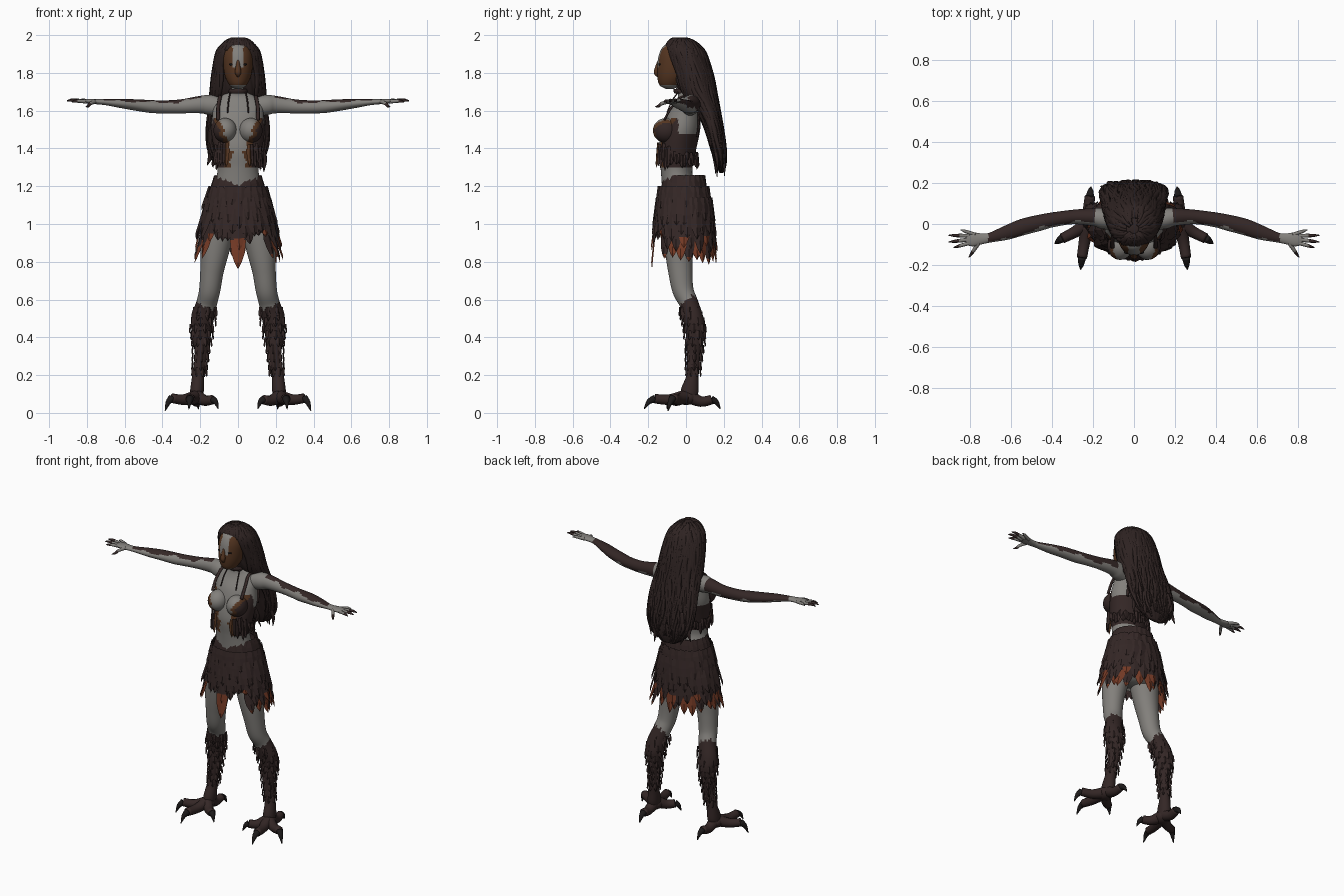
import bpy, bmesh, math, random
from mathutils import Vector

if "Cube" in bpy.data.objects:
    bpy.data.objects.remove(bpy.data.objects["Cube"])

random.seed(4)
X, Y, Z = Vector((1, 0, 0)), Vector((0, 1, 0)), Vector((0, 0, 1))


def material(name, rgb):
    m = bpy.data.materials.new(name)
    m.diffuse_color = (*rgb, 1)
    m.use_nodes = True
    m.node_tree.nodes["Principled BSDF"].inputs["Base Color"].default_value = m.diffuse_color
    return m


SKIN = material("grey_skin", (.225, .215, .2))
DARK = material("dark_plumage", (.034, .02, .019))
HAIR = material("dark_hair", (.028, .017, .016))
BROWN = material("brown_paint", (.09, .036, .015))
RUST = material("rust_feather", (.18, .043, .019))
CLAW = material("black_claw", (.012, .01, .01))


def make(name, bm, mats, rule=None, mirror=False, smooth=True):
    bmesh.ops.recalc_face_normals(bm, faces=bm.faces)
    bm.normal_update()
    for f in bm.faces:
        f.smooth = smooth
        if rule:
            f.material_index = rule(f.calc_center_median(), f.normal)
    me = bpy.data.meshes.new(name)
    bm.to_mesh(me)
    bm.free()
    for m in mats:
        me.materials.append(m)
    ob = bpy.data.objects.new(name, me)
    bpy.context.collection.objects.link(ob)
    if mirror:
        ob.modifiers.new("mirror", 'MIRROR').use_mirror_merge = False
    return ob


def spline(st, k):
    """Catmull-Rom through tuples of any length."""
    out = []
    for i in range(len(st) - 1):
        a, b, c, d = st[max(i - 1, 0)], st[i], st[i + 1], st[min(i + 2, len(st) - 1)]
        for j in range(k):
            t = j / k
            out.append(tuple(.5 * (2 * q + (r - p) * t + (2 * p - 5 * q + 4 * r - s) * t * t
                                   + (3 * q - p - 3 * r + s) * t ** 3)
                             for p, q, r, s in zip(a, b, c, d)))
    return out + [tuple(st[-1])]


def tube(bm, st, ref, n=10, k=4, level=False, ripple=None):
    """Skin elliptical rings (x, y, z, ra, rb) along a smooth path."""
    st = spline(st, k)
    rings = []
    for i, s in enumerate(st):
        t = Vector(st[min(i + 1, len(st) - 1)][:3]) - Vector(st[max(i - 1, 0)][:3])
        t = Z if level else t.normalized()
        u = (ref - t * ref.dot(t)).normalized()
        v = t.cross(u)
        ring = []
        for j in range(n):
            a = 2 * math.pi * j / n
            g = ripple(a, s[2]) if ripple else 1
            ring.append(bm.verts.new(Vector(s[:3]) + g * (u * max(s[3], .001) * math.cos(a)
                                                          + v * max(s[4], .001) * math.sin(a))))
        rings.append(ring)
    for p, q in zip(rings, rings[1:]):
        for j in range(n):
            bm.faces.new((p[j], p[(j + 1) % n], q[(j + 1) % n], q[j]))
    bm.faces.new(rings[0])
    bm.faces.new(rings[-1])


def ball(bm, c, r, u=32, v=24):
    vs = bmesh.ops.create_uvsphere(bm, u_segments=u, v_segments=v, radius=1)["verts"]
    for p in vs:
        p.co = Vector(c) + Vector([p.co[i] * r[i] for i in range(3)])


def feather(bm, p, d, out, L, W, tip=2):
    """Pointed leaf with a raised spine; faces past `tip` take slot 1."""
    d = d.normalized()
    side = d.cross(out).normalized()
    rows = []
    for t, w in ((0, .55), (.3, 1), (.6, .85), (.84, .45)):
        c = p + d * L * t
        rows.append((t, [bm.verts.new(c + side * w * W * e + out * (.008 if e == 0 else 0))
                         for e in (-.5, 0, .5)]))
    end = bm.verts.new(p + d * L)
    for (t, a), (_, b) in zip(rows, rows[1:]):
        for j in (0, 1):
            bm.faces.new((a[j], a[j + 1], b[j + 1], b[j])).material_index = int(t >= tip)
    t, a = rows[-1]
    for j in (0, 1):
        bm.faces.new((a[j], a[j + 1], end)).material_index = int(t >= tip)


# torso with painted bodice
def bodice(c, n):
    wob = .006 * math.sin(c.z * 95) + .004 * math.sin(c.z * 170 + 2)
    x = abs(c.x)
    if c.y > -.04:
        return 1 if 1.31 + wob < c.z < 1.475 + wob else 0
    if not 1.30 + wob * 2 < c.z < 1.575 - .6 * abs(x - .1) + wob:
        return 0
    gap = .033 + max(0, c.z - 1.38) * .36 + max(0, 1.34 - c.z) * .5 + wob
    return 0 if x < gap else 2 if x < gap + .026 else 1


bm = bmesh.new()
tube(bm, [(0, -.03, .93, .11, .08), (0, -.01, 1.05, .15, .11), (0, -.02, 1.15, .14, .105),
          (0, -.045, 1.24, .115, .085), (0, -.05, 1.3, .11, .085), (0, -.045, 1.4, .128, .1),
          (0, -.025, 1.5, .142, .1), (0, -.01, 1.58, .135, .088), (0, .008, 1.64, .13, .066),
          (0, .008, 1.68, .085, .05), (0, -.01, 1.71, .044, .042), (0, -.03, 1.79, .04, .04)],
     X, n=72, k=8, level=True)
make("torso", bm, [SKIN, DARK, BROWN], bodice)
bm = bmesh.new()
ball(bm, (.068, -.105, 1.495), (.062, .07, .066))
make("breasts", bm, [SKIN, DARK, BROWN], bodice, mirror=True)

# ragged bodice hem
bm = bmesh.new()
for i in range(46):
    a = -math.pi + (i + .5) * 2 * math.pi / 46
    if abs(a) < .36:
        continue
    o = Vector((math.sin(a), -math.cos(a), 0))
    front = abs(a) < 1.2
    z = 1.42 if front else 1.37
    base = Vector((.127 * o.x, -.05 + .108 * o.y, z + random.uniform(-.015, .015)))
    feather(bm, base, Vector((.08 * o.x, .08 * o.y, -1)), o,
            (.12 if front else .06) + random.uniform(-.015, .02), .034, 0 if abs(a) < .6 else 2)
make("bodice_hem", bm, [DARK, BROWN], smooth=False)

# straps, choker and cords
bm = bmesh.new()
tube(bm, [(.105, -.115, 1.55, .011, .006), (.105, -.075, 1.62, .01, .006), (.095, -.02, 1.675, .01, .006),
          (.1, .05, 1.655, .01, .006), (.1, .068, 1.56, .01, .006), (.1, .06, 1.46, .01, .006)], X, n=8)
tube(bm, [(.04, -.04, 1.7, .004, .004), (.05, -.075, 1.65, .004, .004),
          (.055, -.1, 1.59, .004, .004)], X, n=6)
make("straps", bm, [DARK], mirror=True)
bm = bmesh.new()
tube(bm, [(0, -.012, 1.69, .05, .048), (0, -.016, 1.703, .052, .05), (0, -.02, 1.716, .046, .045)],
     X, n=24, level=True)
make("choker", bm, [DARK])


# head with painted mask
def mask(c, n):
    if c.z < 1.735 or c.y > -.05:
        return 0
    return 0 if abs(c.x) < .03 + .004 * math.sin(c.z * 120) and c.z > 1.825 else 1


bm = bmesh.new()
tube(bm, [(0, -.085, 1.715, .018, .02), (0, -.085, 1.735, .045, .055), (0, -.072, 1.78, .068, .08),
          (0, -.062, 1.84, .078, .09), (0, -.058, 1.9, .076, .084), (0, -.055, 1.945, .055, .06),
          (0, -.05, 1.965, .01, .01)], X, n=48, k=6, level=True)
make("head", bm, [SKIN, BROWN], mask)
bm = bmesh.new()
tube(bm, [(0, -.142, 1.865, .008, .008), (0, -.152, 1.83, .013, .012), (0, -.158, 1.8, .016, .013),
          (0, -.145, 1.78, .006, .006)], X, n=10)
make("nose", bm, [BROWN])
bm = bmesh.new()
ball(bm, (.034, -.138, 1.845), (.015, .008, .006), 12, 8)
make("eyes", bm, [CLAW], mirror=True)

# hair mass
hair = [(0, -.025, 1.986, .012, .012), (0, -.022, 1.976, .05, .05), (0, -.015, 1.945, .083, .083),
        (0, 0, 1.9, .11, .1), (0, .03, 1.8, .127, .103), (0, .06, 1.7, .136, .094),
        (0, .112, 1.6, .145, .062), (0, .145, 1.5, .152, .048), (0, .168, 1.4, .145, .04),
        (0, .182, 1.32, .11, .028), (0, .188, 1.27, .05, .01)]
bm = bmesh.new()
tube(bm, hair, X, n=96, k=5, level=True,
     ripple=lambda a, z: 1 + .03 * math.sin(20 * a + 3 * math.sin(z * 14)))
make("hair", bm, [HAIR])

# wavy locks following the hair mass
path = spline(hair, 3)
bm = bmesh.new()
for i in range(92):
    a = -math.pi + (i + random.random()) * 2 * math.pi / 92
    first = random.randint(1, 5)
    last = len(path) - random.randint(1, 7)
    if abs(a) < .75:
        first, last = 1, 9
    ph, sway = random.uniform(0, 6), random.uniform(0, .12)
    st = []
    for j in range(first, last):
        q = (j - first) / (last - first)
        b = a + .07 * math.sin(j * .75 + ph)
        g = 1.02 + sway * q * q
        c = path[j]
        r = .017 * min(1, .4 + 3 * q) * (1 - .85 * q ** 3)
        st.append((c[3] * g * math.sin(b), c[1] - c[4] * g * math.cos(b), c[2], r, r * .65))
    tube(bm, st, Vector((math.cos(a), math.sin(a), 0)), n=6, k=2)
make("hair_locks", bm, [HAIR])

# loose ends at the bottom of the hair
bm = bmesh.new()
for i in range(26):
    x = random.uniform(-.15, .15)
    y = random.uniform(.14, .19)
    z = 1.42 + random.uniform(-.05, .08)
    L = random.uniform(.1, .17) * (1.1 - 2 * abs(x))
    tube(bm, [(x, y, z, .014, .01), (x + random.uniform(-.02, .02), y + .012, z - L * .5, .013, .009),
              (x + random.uniform(-.02, .02), y + .015, z - L, .002, .002)], X, n=6)
make("hair_ends", bm, [HAIR])


# arms with plumage on the upper and rear side
def sleeve(c, n):
    wob = .3 * math.sin(c.x * 31) + .15 * math.sin(c.x * 73)
    return int(.19 < c.x < .71 and n.z + .7 * n.y > .2 + wob)


bm = bmesh.new()
tube(bm, [(.09, .015, 1.62, .045, .05), (.15, .026, 1.63, .05, .053), (.2, .034, 1.632, .043, .046),
          (.3, .034, 1.623, .035, .037), (.4, .02, 1.62, .036, .034), (.46, .006, 1.622, .039, .034),
          (.54, -.014, 1.63, .04, .03), (.62, -.042, 1.638, .035, .024), (.7, -.066, 1.645, .024, .016),
          (.74, -.072, 1.647, .026, .014), (.785, -.075, 1.65, .034, .012), (.82, -.075, 1.65, .026, .009)],
     Y, n=28, k=7)
make("arms", bm, [SKIN, DARK], sleeve, mirror=True)

# fingers with dark tips
bm = bmesh.new()
for x, y, z, x0, y0 in ((.845, -.028, 1.655, .775, -.052), (.905, -.055, 1.657, .8, -.058),
                        (.905, -.088, 1.655, .805, -.076), (.88, -.115, 1.65, .8, -.092),
                        (.805, -.163, 1.625, .755, -.09)):
    tube(bm, [(x0, y0, 1.648, .011, .01), ((x0 + x) / 2, (y0 + y) / 2, (1.652 + z) / 2, .0095, .009),
              (x0 + .75 * (x - x0), y0 + .75 * (y - y0), z, .008, .007), (x, y, z - .004, .002, .002)],
         Z, n=8)
make("fingers", bm, [SKIN, DARK], lambda c, n: int(c.x > .85 or c.y < -.135), mirror=True)

# legs with plumed shins
bm = bmesh.new()
tube(bm, [(.085, -.03, 1.05, .08, .09), (.108, -.035, .95, .085, .085), (.124, -.036, .85, .075, .074),
          (.138, -.03, .75, .062, .064), (.15, -.016, .65, .056, .056), (.166, .015, .58, .055, .05),
          (.188, .038, .5, .06, .054), (.193, .05, .43, .053, .052), (.195, .04, .3, .033, .036),
          (.21, .035, .2, .032, .032), (.217, .02, .12, .036, .046), (.22, .01, .065, .034, .042)],
     X, n=32, k=8)
make("legs", bm, [SKIN, DARK],
     lambda c, n: int(c.z < .585 + .03 * n.y + .025 * n.x + .008 * math.sin(c.x * 260)), mirror=True)

# scale tufts down the shins
bm = bmesh.new()
for z, x, y, rx, ry in spline([(.56, .172, .02, .058, .05), (.47, .19, .045, .058, .054),
                               (.36, .194, .045, .041, .043), (.24, .205, .037, .033, .033)], 3):
    for i in range(7):
        a = i * 2 * math.pi / 7 + z * 40
        o = Vector((math.cos(a), math.sin(a), 0))
        feather(bm, Vector((x + rx * o.x, y + ry * o.y, z)), o * .1 - Z, o, .05, .025)
make("shin_tufts", bm, [DARK], mirror=True, smooth=False)

# taloned feet
toes = (((.225, -.01, .085), (.242, -.09, .07), (.254, -.165, .075), (.26, -.222, .02)),
        ((.225, 0, .085), (.29, -.04, .07), (.35, -.07, .078), (.386, -.095, .01)),
        ((.215, -.01, .085), (.175, -.05, .065), (.135, -.08, .07), (.105, -.1, .022)),
        ((.22, .02, .085), (.22, .08, .06), (.215, .135, .07), (.21, .182, .02)))
bm = bmesh.new()
claws = bmesh.new()
for t in toes:
    tube(bm, [(*p, r, r) for p, r in zip(t, (.036, .028, .025))], Z, n=12)
    a, b = Vector(t[2]), Vector(t[3])
    m = a.lerp(b, .55) + Z * .014
    tube(claws, [(*a, .021, .021), (*m, .014, .014), (*b, .002, .002)], Z, n=10)
ball(bm, (.222, 0, .08), (.045, .055, .038), 16, 12)
make("feet", bm, [DARK], mirror=True)
make("claws", claws, [CLAW], mirror=True)

# skirt lining
bm = bmesh.new()
tube(bm, [(0, -.015, 1.235, .118, .1), (0, -.012, 1.15, .155, .13), (0, -.01, 1.06, .172, .14),
          (0, -.01, .98, .176, .138)], X, n=36, level=True)
make("skirt_lining", bm, [DARK])

# layered skirt feathers
rows = [(1.258, .118, .108, -.014, .13), (1.2, .15, .13, -.013, .13), (1.14, .167, .142, -.01, .14),
        (1.08, .18, .148, -.01, .15), (1.02, .186, .15, -.01, .16), (.97, .186, .146, -.01, .165)]
bm = bmesh.new()
for r, (z, rx, ry, cy, L) in enumerate(rows):
    for i in range(24):
        a = -math.pi + (i + .5 * (r % 2) + random.uniform(-.2, .2)) * 2 * math.pi / 24
        bare = .2 < abs(a) < .85
        if r == 5 and abs(a) < .85:
            continue
        o = Vector((math.sin(a), -math.cos(a), 0))
        dip = .05 * math.exp(-(a / .4) ** 2) if r == 0 else 0
        length = (.1 if bare and r == 4 else L) + random.uniform(-.02, .03)
        tip = (.3 if i % 3 else .8) if r == 5 else (.6 if i % 3 == 0 else 2) if r == 4 else 2
        d = Vector((.27 * o.x + random.uniform(-.08, .08), .13 * o.y, -1))
        feather(bm, Vector((rx * o.x, cy + ry * o.y, z - dip)), d, o, length, .068, tip)
feather(bm, Vector((0, -.158, .98)), Vector((0, -.1, -1)), -Y, .22, .085, .3)
make("skirt_feathers", bm, [DARK, RUST], smooth=False)
